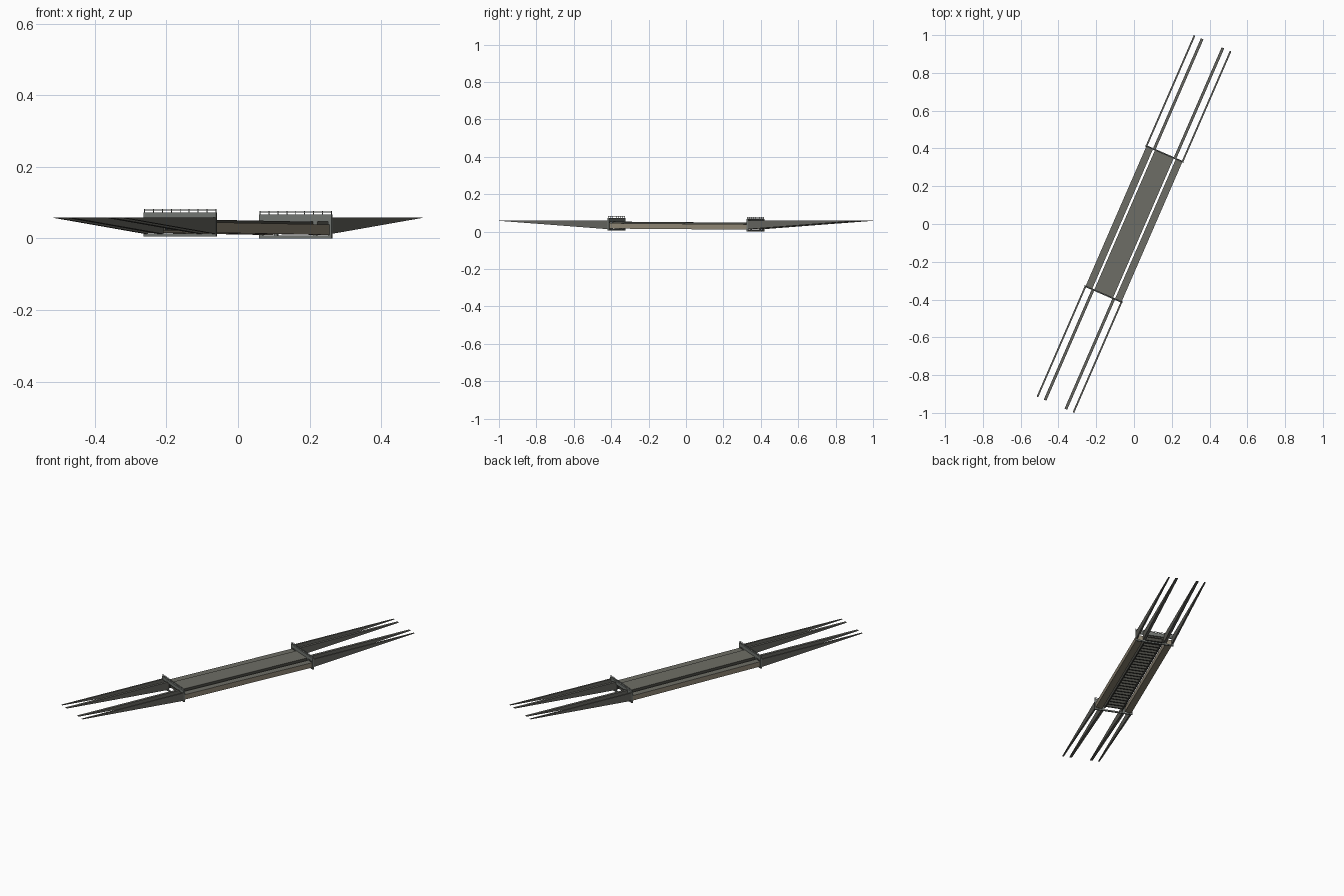
import bpy, bmesh, math
from mathutils import Matrix, Vector

if "Cube" in bpy.data.objects:
    bpy.data.objects.remove(bpy.data.objects["Cube"])

# Whole bridge is turned in plan: local +X runs along the span, local +Y is across
ROT = Matrix.Rotation(math.radians(66.5), 4, 'Z')
SLOPE = -0.0075          # gentle fall of the deck along the span


def mat(name, rgb):
    m = bpy.data.materials.new(name)
    m.diffuse_color = (*rgb, 1)
    m.use_nodes = True
    m.node_tree.nodes["Principled BSDF"].inputs["Base Color"].default_value = m.diffuse_color
    return m


GREY = mat("deck_grey", (0.155, 0.155, 0.132))
DARK = mat("beam_grey", (0.125, 0.125, 0.110))
FRAME = mat("frame_grey", (0.165, 0.178, 0.165))
TAN = mat("girder_tan", (0.27, 0.235, 0.175))
BLACK = mat("underside_dark", (0.07, 0.07, 0.06))


def finish(name, bm, mats, slope=True, top_rule=False):
    bmesh.ops.recalc_face_normals(bm, faces=bm.faces)
    bm.normal_update()
    if top_rule:         # upward faces use the second colour
        for f in bm.faces:
            f.material_index = 1 if f.normal.z > 0.7 else 0
    for v in bm.verts:
        if slope:
            v.co.z += SLOPE * v.co.x
        v.co = ROT @ v.co
    me = bpy.data.meshes.new(name)
    bm.to_mesh(me)
    bm.free()
    for m in mats:
        me.materials.append(m)
    ob = bpy.data.objects.new(name, me)
    bpy.context.collection.objects.link(ob)
    return ob


def add_box(bm, x0, x1, y0, y1, z0, z1):
    M = Matrix.Translation(((x0 + x1) / 2, (y0 + y1) / 2, (z0 + z1) / 2)) @ \
        Matrix.Diagonal((x1 - x0, y1 - y0, z1 - z0, 1))
    bmesh.ops.create_cube(bm, size=1, matrix=M)


L = 0.402

# Roadway slab
bm = bmesh.new()
add_box(bm, -L, L, -0.054, 0.054, 0.042, 0.050)
finish("roadway_slab", bm, [BLACK, GREY], top_rule=True)

# Cross beams and stringers under the roadway
bm = bmesh.new()
n = 26
for i in range(n):
    x = -L + 0.01 + (2 * L - 0.02) * i / (n - 1)
    add_box(bm, x - 0.004, x + 0.004, -0.053, 0.053, 0.024, 0.042)
for y in (-0.05, 0.05):
    add_box(bm, -L, L, y - 0.003, y + 0.003, 0.02, 0.042)
finish("underdeck_beams", bm, [BLACK])

# Side walkway girders
for s, nm in ((-1, "right"), (1, "left")):
    bm = bmesh.new()
    ys = sorted((s * 0.066, s * 0.104))
    add_box(bm, -L, L, ys[0], ys[1], 0.013, 0.042)
    finish("walkway_girder_" + nm, bm, [TAN, GREY], top_rule=True)

# Tapered beams reaching out from both ends
for e, en in ((-1, "front"), (1, "back")):
    for i, (y, w) in enumerate(((-0.104, 0.009), (-0.060, 0.015), (0.060, 0.015), (0.104, 0.009))):
        bm = bmesh.new()
        prof = [(L, 0.0125), (L, 0.059), (1.043, 0.059), (1.043, 0.0575)]
        face = bm.faces.new([bm.verts.new((e * x, y - w / 2, z)) for x, z in prof])
        r = bmesh.ops.extrude_face_region(bm, geom=[face])
        bmesh.ops.translate(bm, vec=Vector((0, w, 0)),
                            verts=[g for g in r["geom"] if isinstance(g, bmesh.types.BMVert)])
        finish("tapered_beam_%s_%d" % (en, i + 1), bm, [DARK], slope=False)

# End frames with low railings on top
for e, en in ((-1, "front"), (1, "back")):
    c = e * 0.405
    x0, x1 = c - 0.004, c + 0.004
    bm = bmesh.new()
    add_box(bm, x0, x1, -0.110, 0.110, 0.050, 0.070)
    add_box(bm, x0, x1, -0.110, 0.110, 0.003, 0.011)
    for y in (-0.105, -0.060, 0.060, 0.105):
        add_box(bm, x0, x1, y - 0.005, y + 0.005, 0.003, 0.070)
    finish("end_frame_" + en, bm, [FRAME])
    bm = bmesh.new()
    for z in (0.0745, 0.0790):
        add_box(bm, c - 0.001, c + 0.001, -0.110, 0.110, z - 0.0007, z + 0.0007)
    for i in range(9):
        y = -0.109 + 0.218 * i / 8
        add_box(bm, c - 0.001, c + 0.001, y - 0.001, y + 0.001, 0.069, 0.0797)
    finish("railing_" + en, bm, [FRAME])
